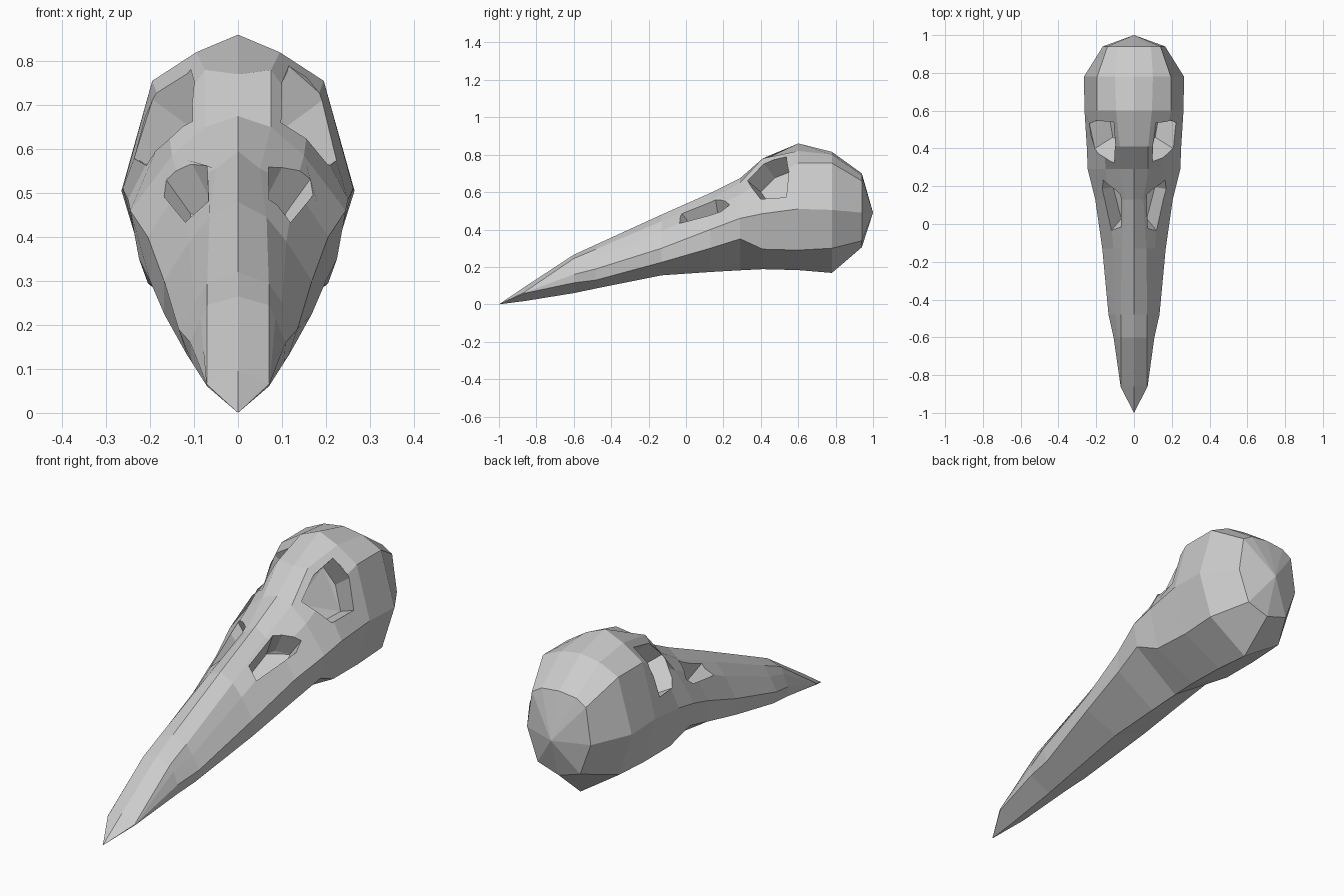
import bpy, bmesh
from mathutils import Vector

if "Cube" in bpy.data.objects:
    bpy.data.objects.remove(bpy.data.objects["Cube"])

# Skull sections: y, then half ring (x, z) from crown to underside
SECTIONS = [
    (-0.86, [(0, .095), (.07, .068), (.072, .066), (.071, .064), (.07, .06), (0, .018)]),
    (-0.60, [(0, .265), (.07, .245), (.085, .215), (.108, .16), (.105, .115), (0, .06)]),
    (-0.48, [(0, .32), (.07, .295), (.10, .25), (.135, .19), (.115, .13), (0, .085)]),
    (-0.13, [(0, .48), (.065, .445), (.11, .39), (.168, .30), (.168, .225), (0, .155)]),
    (0.13, [(0, .595), (.05, .555), (.13, .515), (.205, .40), (.20, .30), (0, .173)]),
    (0.29, [(0, .675), (.075, .65), (.15, .585), (.245, .46), (.225, .35), (0, .182)]),
    (0.41, [(0, .77), (.075, .78), (.16, .66), (.25, .485), (.205, .295), (0, .188)]),
    (0.60, [(0, .86), (.095, .82), (.195, .755), (.262, .51), (.20, .29), (0, .183)]),
    (0.78, [(0, .815), (.10, .80), (.195, .755), (.265, .505), (.20, .30), (0, .168)]),
    (0.94, [(0, .70), (.09, .69), (.14, .66), (.165, .49), (.11, .34), (0, .305)]),
]


def make_object(name, bm):
    bmesh.ops.recalc_face_normals(bm, faces=bm.faces)
    mesh = bpy.data.meshes.new(name)
    bm.to_mesh(mesh)
    bm.free()
    obj = bpy.data.objects.new(name, mesh)
    bpy.context.collection.objects.link(obj)
    return obj


def cut_socket(target, name, rim, outward, depth, shrink):
    """Carve a mirrored pair of tapering recesses from a rim outline."""
    n = Vector(outward).normalized()
    rim = [Vector(p) for p in rim]
    centre = sum(rim, Vector()) / len(rim)
    points = [p + n * 0.10 for p in rim]
    points += [centre + (p - centre) * shrink - n * depth for p in rim]
    for side in (1, -1):
        bm = bmesh.new()
        for p in points:
            bm.verts.new((p.x * side, p.y, p.z))
        hull = bmesh.ops.convex_hull(bm, input=bm.verts)
        loose = [v for v in bm.verts if not v.link_faces]
        bmesh.ops.delete(bm, geom=loose, context='VERTS')
        bmesh.ops.dissolve_limit(bm, angle_limit=0.02, verts=bm.verts, edges=bm.edges)
        cutter = make_object(name + "_cutter", bm)
        cutter.hide_render = True
        mod = target.modifiers.new(name, 'BOOLEAN')
        mod.operation = 'DIFFERENCE'
        mod.solver = 'EXACT'
        mod.object = cutter
        bpy.context.view_layer.objects.active = target
        bpy.ops.object.modifier_apply(modifier=mod.name)
        bpy.data.objects.remove(cutter)


# Beak and cranium lofted as one closed shell
bm = bmesh.new()
rings = []
for y, half in SECTIONS:
    ring = half + [(-x, z) for x, z in half[-2:0:-1]]
    rings.append([bm.verts.new((x, y, z)) for x, z in ring])
count = len(rings[0])
for a, b in zip(rings, rings[1:]):
    for i in range(count):
        j = (i + 1) % count
        bm.faces.new((a[i], a[j], b[j], b[i]))

# Beak tip and back of the head
for ring, end in ((rings[0], (0, -1, 0)), (rings[-1], (0, 1, .49))):
    apex = bm.verts.new(end)
    for i in range(count):
        bm.faces.new((ring[i], ring[(i + 1) % count], apex))
skull = make_object("bird_skull", bm)

# Nostril openings
cut_socket(skull, "nostril",
           [(.05, -.04, .46), (.05, .17, .55), (.10, .20, .577),
            (.185, .26, .55), (.19, .20, .50), (.12, -.07, .415)],
           (.5, -.25, .8), 0.10, 0.62)

# Eye sockets
cut_socket(skull, "eye_socket",
           [(.08, .32, .65), (.20, .40, .54), (.225, .55, .555),
            (.175, .57, .70), (.105, .55, .80), (.08, .42, .75)],
           (.7, -.4, .5), 0.10, 0.75)
